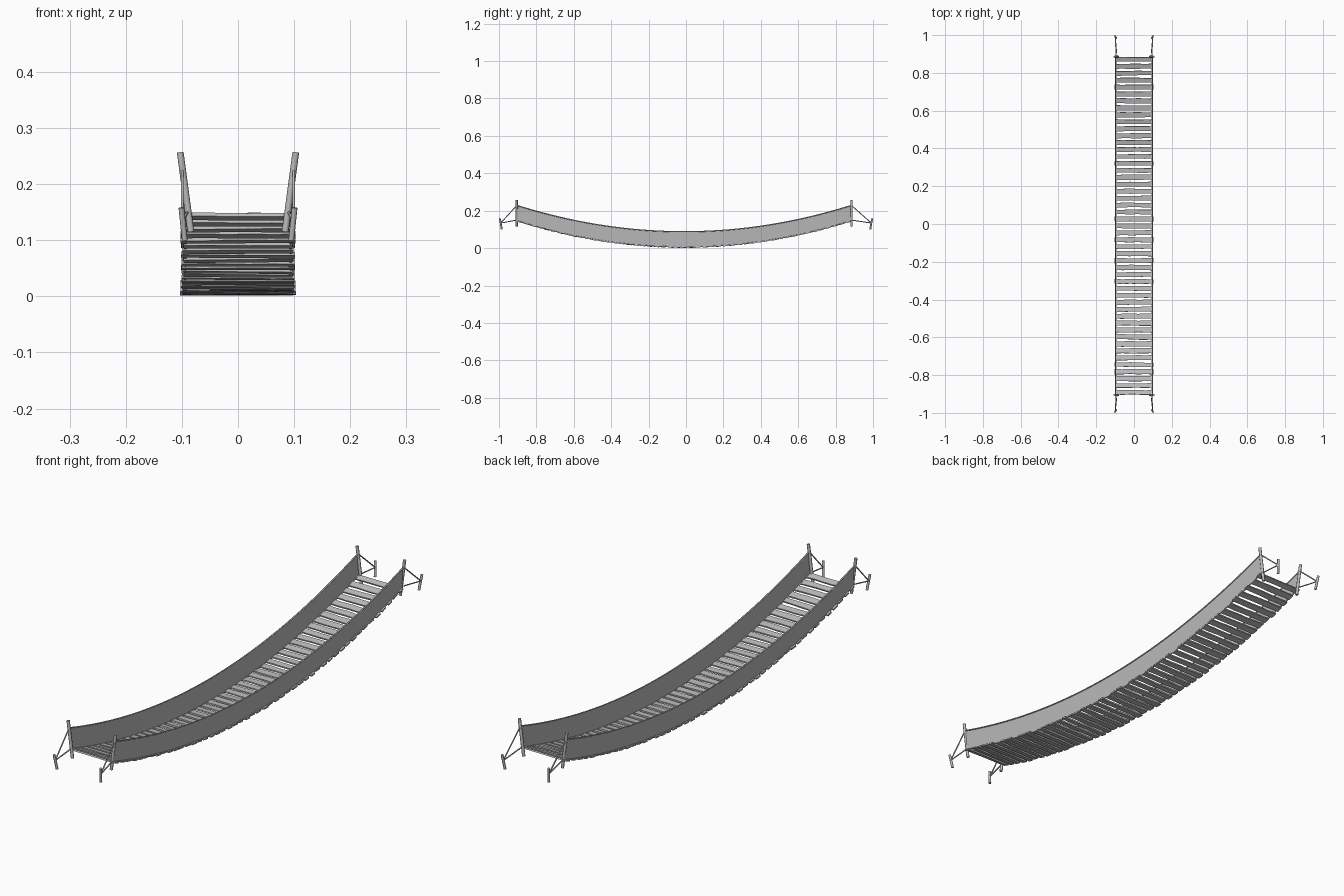
import bpy, bmesh, math, random
from mathutils import Vector

if "Cube" in bpy.data.objects:
    bpy.data.objects.remove(bpy.data.objects["Cube"])

random.seed(4)
MID, HALF = -0.01, 0.895          # centre and half length of the span
RAIL = 0.082                      # hand rope height above the deck
PLANKS = 49

grey = bpy.data.materials.new("weathered grey")
grey.diffuse_color = (0.5, 0.5, 0.5, 1)
grey.use_nodes = True
grey.node_tree.nodes["Principled BSDF"].inputs["Base Color"].default_value = grey.diffuse_color


def sag(y):
    return 0.006 + 0.141 * ((y - MID) / HALF) ** 2


def slope(y):
    return math.atan(2 * 0.141 * (y - MID) / HALF ** 2)


def finish(name, bm):
    bmesh.ops.recalc_face_normals(bm, faces=bm.faces)
    me = bpy.data.meshes.new(name)
    bm.to_mesh(me)
    bm.free()
    ob = bpy.data.objects.new(name, me)
    ob.data.materials.append(grey)
    bpy.context.collection.objects.link(ob)
    return ob


def tube(name, points, radius, sides=8):
    """Capped round bar swept through the points."""
    bm = bmesh.new()
    pts = [Vector(p) for p in points]
    rings = []
    for i, p in enumerate(pts):
        d = (pts[min(i + 1, len(pts) - 1)] - pts[max(i - 1, 0)]).normalized()
        u = d.cross(Vector((1, 0, 0))).normalized()
        v = d.cross(u)
        rings.append([bm.verts.new(p + radius * (u * math.cos(a) + v * math.sin(a)))
                      for a in (2 * math.pi * k / sides for k in range(sides))])
    for r, s in zip(rings, rings[1:]):
        for k in range(sides):
            j = (k + 1) % sides
            bm.faces.new((r[k], r[j], s[j], s[k]))
    bm.faces.new(rings[0])
    bm.faces.new(rings[-1])
    ob = finish(name, bm)
    for f in ob.data.polygons:
        f.use_smooth = len(f.vertices) == 4
    return ob


# Rough deck boards following the sag
def plank(y):
    bm = bmesh.new()
    tilt = slope(y) + random.uniform(-0.05, 0.05)
    yaw = random.uniform(-0.012, 0.012)
    half_len = 0.1 + random.uniform(-0.003, 0.003)
    width = 0.0125 + random.uniform(-0.001, 0.001)
    roll = random.uniform(-0.008, 0.008)
    rings = []
    for i in range(6):
        x = half_len * (2 * i / 5 - 1)
        w0 = -width + random.uniform(-0.0015, 0.0015)
        w1 = width + random.uniform(-0.0015, 0.0015)
        ring = []
        for w, h in ((w0, -0.003), (w1, -0.003), (w1, 0.003), (w0, 0.003)):
            h += random.uniform(-0.0004, 0.0004)
            ring.append(bm.verts.new((
                x,
                y + x * yaw + w * math.cos(tilt) - h * math.sin(tilt),
                sag(y) - 0.001 + x * roll + w * math.sin(tilt) + h * math.cos(tilt))))
        rings.append(ring)
    for r, s in zip(rings, rings[1:]):
        for k in range(4):
            j = (k + 1) % 4
            bm.faces.new((r[k], r[j], s[j], s[k]))
    bm.faces.new(rings[0])
    bm.faces.new(rings[-1])
    finish("plank", bm)


for i in range(PLANKS):
    plank(MID + (HALF - 0.013) * (2 * i / (PLANKS - 1) - 1))

ys = [MID + HALF * (i / 20 - 1) for i in range(41)]
for s in (-1, 1):
    # Side net with hand rope above and deck rope below
    low = [(s * 0.094, y, sag(y)) for y in ys]
    high = [(s * 0.099, y, sag(y) + RAIL) for y in ys]
    bm = bmesh.new()
    a = [bm.verts.new(p) for p in low]
    b = [bm.verts.new(p) for p in high]
    for i in range(len(ys) - 1):
        bm.faces.new((a[i], a[i + 1], b[i + 1], b[i]))
    finish("side_net", bm)
    tube("hand_rope", high, 0.0028, 6)
    tube("deck_rope", low, 0.0025, 6)

    # Leaning end posts, anchor stakes and guy ropes
    for e in (-1, 1):
        y = MID + e * HALF
        tube("end_post", [(s * 0.084, y, 0.115), (s * 0.103, y, 0.257)], 0.006)
        tube("anchor_stake", [(s * 0.095, e * 0.985, 0.1), (s * 0.101, e * 0.995, 0.158)], 0.005)
        hook = (s * 0.099, e * 0.991, 0.134)
        tube("upper_guy_rope", [hook, (s * 0.099, y, 0.228)], 0.0025, 6)
        tube("lower_guy_rope", [hook, (s * 0.09, y, 0.15)], 0.0025, 6)
